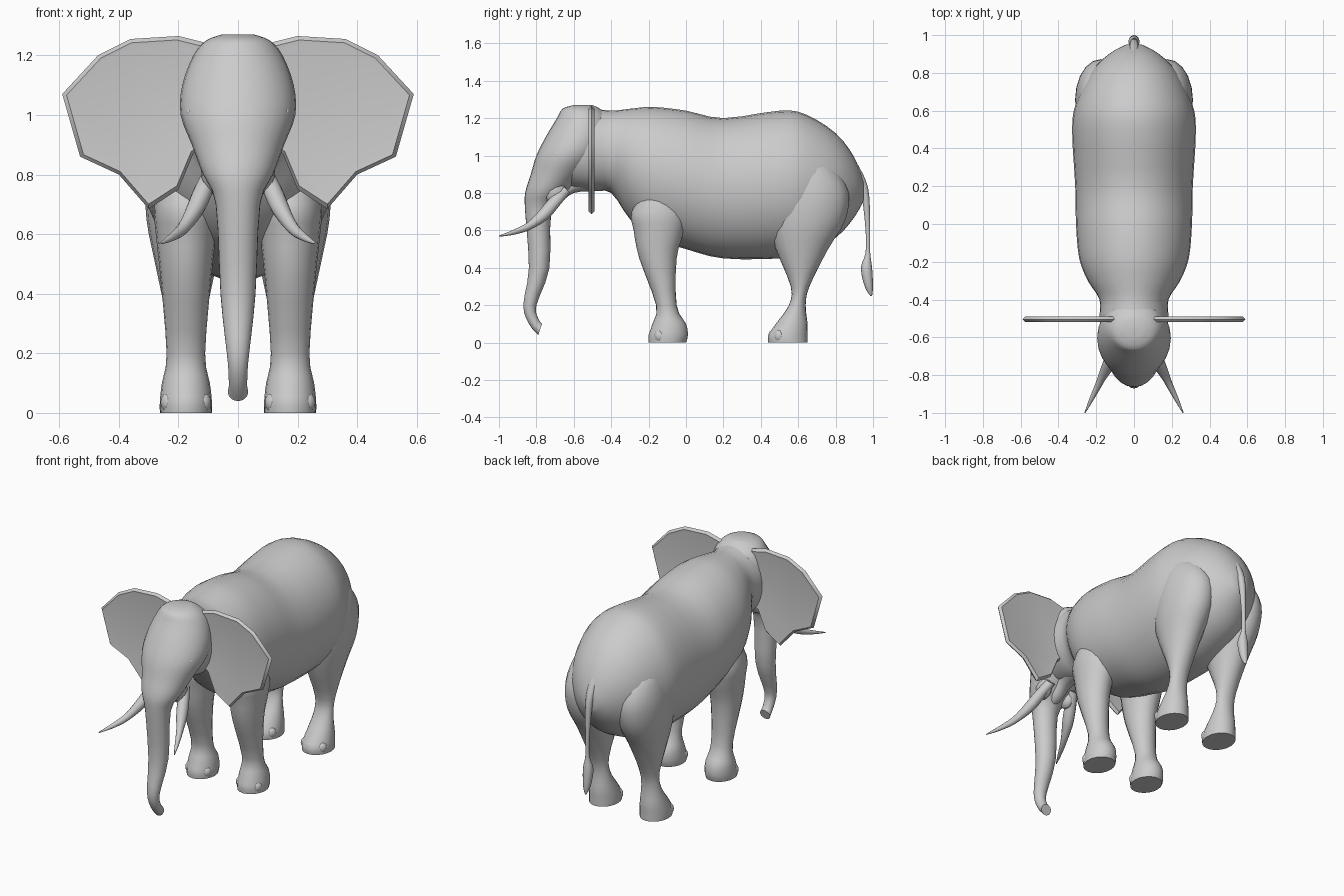
import bpy
import bmesh
from math import sin, cos, pi, radians
from mathutils import Vector, Matrix

cube = bpy.data.objects.get("Cube")
if cube:
    bpy.data.objects.remove(cube, do_unlink=True)

GREY = (0.6, 0.6, 0.6, 1)
hide = bpy.data.materials.new("grey hide")
hide.use_nodes = True
hide.diffuse_color = GREY
hide.node_tree.nodes["Principled BSDF"].inputs["Base Color"].default_value = GREY


def finish(name, bm):
    """Turn a bmesh into a smooth shaded object."""
    bmesh.ops.recalc_face_normals(bm, faces=bm.faces)
    mesh = bpy.data.meshes.new(name)
    bm.to_mesh(mesh)
    bm.free()
    mesh.materials.append(hide)
    obj = bpy.data.objects.new(name, mesh)
    bpy.context.collection.objects.link(obj)
    bpy.ops.object.select_all(action="DESELECT")
    obj.select_set(True)
    bpy.context.view_layer.objects.active = obj
    bpy.ops.object.shade_smooth_by_angle(angle=radians(50))


def skin(name, rings):
    """Join matching rings of points into a closed surface."""
    bm = bmesh.new()
    loops = [[bm.verts.new(point) for point in ring] for ring in rings]
    for lower, upper in zip(loops, loops[1:]):
        for k in range(len(lower)):
            bm.faces.new((lower[k - 1], lower[k], upper[k], upper[k - 1]))
    bm.faces.new(loops[0])
    bm.faces.new(loops[-1])
    finish(name, bm)


def spline(rows, steps=3):
    """Smooth in-between rows passing through the given rows."""
    rows = [Vector(row) for row in rows]
    padded = [rows[0], *rows, rows[-1]]
    for before, start, end, after in zip(padded, padded[1:], padded[2:], padded[3:]):
        for step in range(steps):
            t = step / steps
            enter, leave = (end - before) / 2, (after - start) / 2
            cubic = enter + leave - 2 * (end - start)
            square = end - start - enter - cubic
            yield start + t * (enter + t * (square + t * cubic))
    yield rows[-1]


def loft(name, rows, sides=24, ratio=1.0, extra=0.0, x=0.0, lean=0.0, flip=1):
    """Oval rings between two profile edges; the width follows the depth."""
    rings = []
    for ay, az, by, bz in spline(rows):
        edge, opposite = Vector((0, ay, az)), Vector((0, by, bz))
        centre, reach = (edge + opposite) / 2, (edge - opposite) / 2
        centre.x = flip * (x + lean * centre.y)
        side = Vector((flip * (extra + ratio * reach.length), 0, 0))
        turns = [2 * pi * k / sides for k in range(sides)]
        rings.append([centre + reach * cos(a) + side * sin(a) for a in turns])
    skin(name, rings)


def level(rows):
    """Rows of height, front and back as horizontal rings."""
    return [(front, z, back, z) for z, front, back in rows]


def ball(name, centre, size):
    bm = bmesh.new()
    bmesh.ops.create_uvsphere(bm, u_segments=12, v_segments=8, radius=1,
                              matrix=Matrix.Translation(centre) @ Matrix.Diagonal((*size, 1)))
    finish(name, bm)


def make_ear(name, outline, flip):
    """Thin plate whose rim is softened by inset rings."""
    centre = Vector((0.3, -0.505, 1))
    rings = []
    for depth, inset in ((-0.013, 0.1), (-0.015, 0.05), (0, 0), (0.015, 0.05), (0.013, 0.1)):
        ring = []
        for x, z in outline:
            point = Vector((x, centre.y, z)).lerp(centre, inset)
            ring.append((flip * point.x, centre.y + depth, point.z))
        rings.append(ring)
    skin(name, rings)


# Body and neck: distance along the back, top, belly
body = [(-0.62, 1.24, 0.83), (-0.5, 1.25, 0.81), (-0.4, 1.24, 0.8), (-0.3, 1.25, 0.66),
        (-0.18, 1.26, 0.56), (0, 1.24, 0.5), (0.2, 1.2, 0.45), (0.5, 1.24, 0.45),
        (0.64, 1.22, 0.48), (0.8, 1.12, 0.56), (0.9, 0.99, 0.67), (0.95, 0.86, 0.76)]
loft("body", [(y, top, y, belly) for y, top, belly in body], sides=32, ratio=0.83)

# Head flowing into the trunk, with the tip curling back
head = level([(1.27, -0.6, -0.5), (1.25, -0.66, -0.46), (1.2, -0.69, -0.41),
              (1.1, -0.75, -0.4), (1, -0.8, -0.44), (0.9, -0.83, -0.54),
              (0.8, -0.86, -0.64), (0.7, -0.86, -0.72), (0.4, -0.84, -0.73),
              (0.2, -0.87, -0.8)])
tip = [(-0.84, 0.1, -0.79, 0.13), (-0.79, 0.04, -0.77, 0.1)]
loft("head_and_trunk", head + tip, sides=28, ratio=1.07)

# Lower jaw
jaw = [(-0.5, 1, -0.5, 0.81), (-0.6, 0.9, -0.6, 0.8), (-0.7, 0.83, -0.67, 0.75),
       (-0.74, 0.76, -0.72, 0.73)]
loft("jaw", jaw, sides=16)

# Tail with tuft
tail = [(0.95, 0.87, 0.92), (0.87, 0.91, 0.96), (0.78, 0.94, 0.98), (0.6, 0.96, 0.985),
        (0.48, 0.96, 0.985), (0.4, 0.935, 0.995), (0.3, 0.955, 1), (0.25, 0.985, 0.995)]
loft("tail", level(tail), sides=12)

# Paired profiles: legs by height, front and back
legs = {
    "front": [(0, -0.2, 0), (0.04, -0.2, 0.01), (0.1, -0.18, 0), (0.2, -0.16, -0.05),
              (0.45, -0.25, -0.05), (0.6, -0.28, -0.01), (0.7, -0.29, 0), (0.85, -0.2, -0.08)],
    "hind": [(0, 0.44, 0.65), (0.04, 0.44, 0.65), (0.1, 0.48, 0.65), (0.2, 0.55, 0.64),
             (0.3, 0.56, 0.66), (0.5, 0.48, 0.76), (0.65, 0.44, 0.85), (0.8, 0.45, 0.87),
             (0.93, 0.51, 0.8), (1, 0.6, 0.7)]}
tusk = [(-0.66, 0.84, -0.62, 0.8), (-0.73, 0.77, -0.67, 0.74), (-0.79, 0.7, -0.74, 0.66),
        (-0.85, 0.64, -0.84, 0.6), (-0.93, 0.6, -0.93, 0.575), (-1, 0.572, -1, 0.566)]
ear = [(0.05, 1.2), (0.1, 1.24), (0.2, 1.265), (0.36, 1.255), (0.47, 1.2), (0.59, 1.07),
       (0.53, 0.86), (0.4, 0.8), (0.3, 0.685), (0.2, 0.75), (0.15, 0.87), (0.05, 0.95)]

for name, flip in (("left", 1), ("right", -1)):
    make_ear(f"{name}_ear", ear, flip)
    loft(f"{name}_tusk", tusk, sides=12, x=-0.23, lean=-0.49, flip=flip)
    ball(f"{name}_tusk_socket", (flip * 0.085, -0.7, 0.81), (0.04, 0.06, 0.075))
    ball(f"{name}_eye", (flip * 0.16, -0.69, 1.01), (0.014, 0.02, 0.014))
    for pair, profile in legs.items():
        loft(f"{name}_{pair}_leg", level(profile), sides=20, ratio=0.45, extra=0.04,
             x=0.175, flip=flip)
        # Toes along the front of the foot
        foot_front = profile[0][1]
        for toe in (-1, 0, 1):
            centre = (flip * (0.175 + 0.055 * toe), foot_front + 0.03 * (1 + abs(toe)), 0.035)
            ball(f"{name}_{pair}_toe_{toe + 2}", centre, (0.03, 0.03, 0.035))
